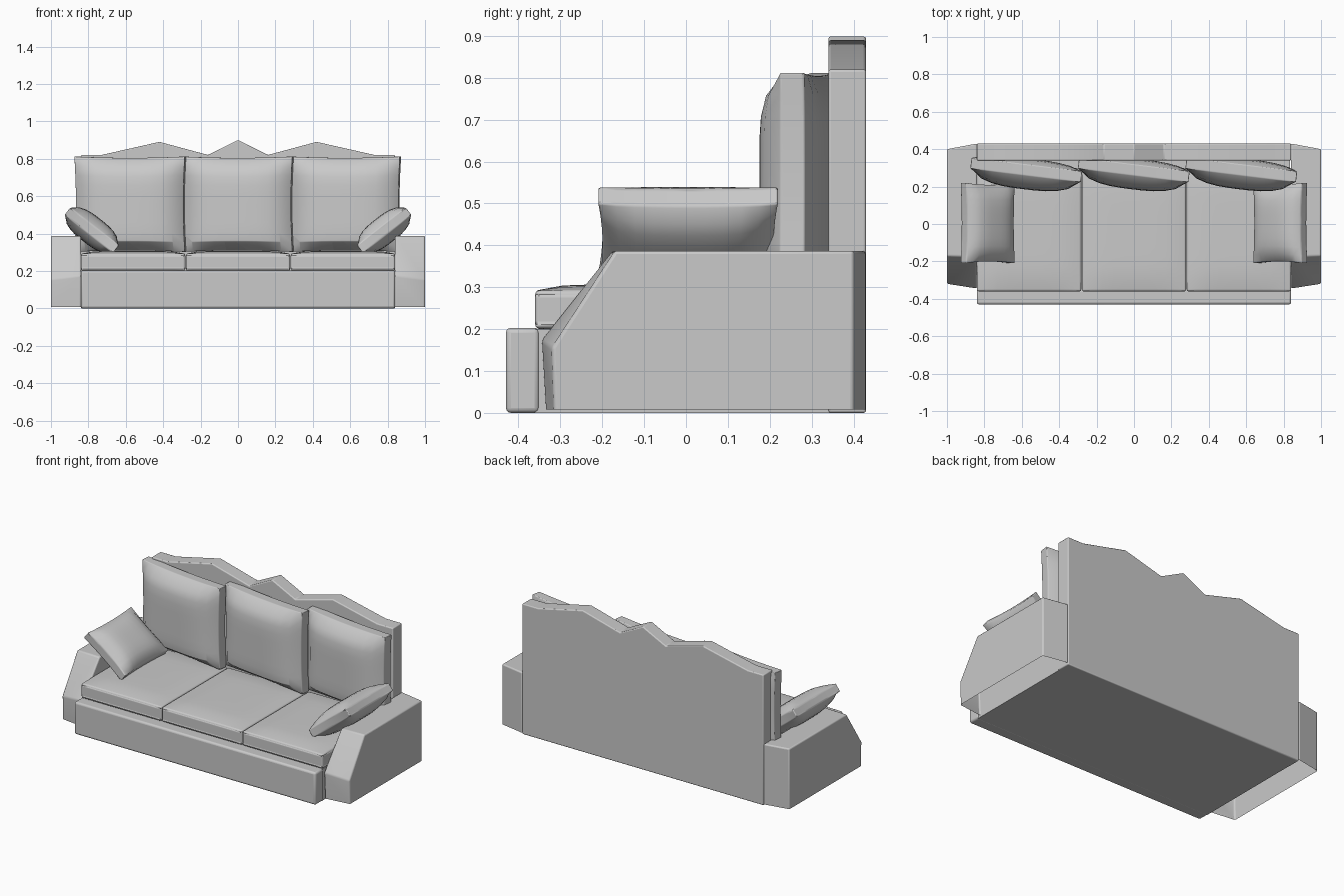
import bpy, bmesh
from math import radians
from mathutils import Matrix

cube = bpy.data.objects.get("Cube")
if cube:
    bpy.data.objects.remove(cube, do_unlink=True)

# One fabric colour for everything
fabric = bpy.data.materials.new("grey fabric")
fabric.use_nodes = True
GREY = (0.588, 0.588, 0.588, 1)
fabric.diffuse_color = GREY
fabric.node_tree.nodes["Principled BSDF"].inputs["Base Color"].default_value = GREY


def finish(name, bm, bevel=0.0, angle=40):
    """Turn a bmesh into a smooth-shaded object with softened edges."""
    mesh = bpy.data.meshes.new(name)
    bm.to_mesh(mesh)
    bm.free()
    mesh.materials.append(fabric)
    obj = bpy.data.objects.new(name, mesh)
    bpy.context.collection.objects.link(obj)
    bpy.ops.object.select_all(action="DESELECT")
    obj.select_set(True)
    bpy.context.view_layer.objects.active = obj
    if bevel:
        mod = obj.modifiers.new("Soft edges", "BEVEL")
        mod.width = bevel
        mod.segments = 3
        mod.limit_method = "ANGLE"
        mod.angle_limit = radians(35)
    bpy.ops.object.shade_smooth_by_angle(angle=radians(angle))
    return obj


def box(name, lo, hi, bevel=0.0):
    bm = bmesh.new()
    bmesh.ops.create_cube(bm, size=1)
    for v in bm.verts:
        for i in range(3):
            v.co[i] = lo[i] if v.co[i] < 0 else hi[i]
    return finish(name, bm, bevel)


def loft(name, first, second, bevel, open_side=None):
    """Join two matching outlines; open_side skips one side face."""
    bm = bmesh.new()
    a = [bm.verts.new(p) for p in first]
    b = [bm.verts.new(p) for p in second]
    bm.faces.new(a)
    bm.faces.new(b[::-1])
    n = len(a)
    for i in range(n):
        if i != open_side:
            j = (i + 1) % n
            bm.faces.new((a[j], a[i], b[i], b[j]))
    bmesh.ops.recalc_face_normals(bm, faces=bm.faces)
    return finish(name, bm, bevel)


def pillow(name, half, loc, rot=(0, 0, 0), rim=0.3, power=(3, 4, 4),
           back=1.0, pinch=0.04, bevel=0.012):
    """Stuffed cushion: local x width, y length, z thickness."""
    bm = bmesh.new()
    bmesh.ops.create_cube(bm, size=2)
    bmesh.ops.subdivide_edges(bm, edges=bm.edges[:], cuts=9, use_grid_fill=True)
    for vert in bm.verts:
        u, v, w = vert.co
        pu, top, bottom = power
        puff = (1 - abs(u) ** pu) * (1 - abs(v) ** (top if v > 0 else bottom))
        thick = (rim + (1 - rim) * max(puff, 0) ** 0.7) * (back if w < 0 else 1)
        vert.co = (half[0] * u * (1 - pinch * (1 - v * v)),
                   half[1] * v * (1 - pinch * (1 - u * u)),
                   half[2] * w * thick)
    turn = (Matrix.Rotation(rot[2], 4, "Z") @ Matrix.Rotation(rot[1], 4, "Y")
            @ Matrix.Rotation(rot[0], 4, "X"))
    bmesh.ops.transform(bm, matrix=Matrix.Translation(loc) @ turn, verts=bm.verts)
    return finish(name, bm, bevel, 60)


# Base and front rail
box("seat_base", (-0.835, -0.36, 0), (0.835, 0.36, 0.2))
box("front_rail", (-0.84, -0.43, 0), (0.84, -0.35, 0.203), 0.012)

# Backrest with a scalloped, peaked top
half_top = [(0.84, 0.82), (0.73, 0.82), (0.42, 0.89), (0.16, 0.82)]
outline = ([(0.84, 0)] + half_top + [(0, 0.9)]
           + [(-x, z) for x, z in reversed(half_top)] + [(-0.84, 0)])
loft("back_panel", [(x, 0.34, z) for x, z in outline],
     [(x, 0.43, z) for x, z in outline], 0.006)

# Arms: sloped front, tapered ends, open underneath
inner = [(-0.335, 0.008), (-0.345, 0.175), (-0.175, 0.387), (0.43, 0.387), (0.43, 0.008)]
outer = [(-0.315, 0.008), (-0.32, 0.155), (-0.17, 0.387), (0.4, 0.387), (0.4, 0.008)]
for side, s in (("left", 1), ("right", -1)):
    loft(side + "_arm", [(0.84 * s, y, z) for y, z in inner],
         [(s, y, z) for y, z in outer], 0.008, open_side=4)
    # Throw pillow leaning on the arm
    pillow(side + "_throw_pillow", (0.165, 0.215, 0.075), (0.782 * s, 0.005, 0.418),
           (0, radians(-38 * s), 0), rim=0.35, pinch=0.05, bevel=0.015)

# Three seat cushions and three back cushions
for i, place in enumerate(("right", "middle", "left")):
    k = i - 1
    pillow(place + "_seat_cushion", (0.279, 0.33, 0.06), (0.561 * k, -0.03, 0.247),
           rim=0.75, power=(4, 6, 6), pinch=0, bevel=0.014)
    pillow(place + "_back_cushion", (0.298, 0.255, 0.115), (0.575 * k, 0.3, 0.557),
           (radians(90), 0, radians(-7)), rim=0.35, power=(3, 5, 12),
           back=0.45, pinch=0.03, bevel=0.016)
